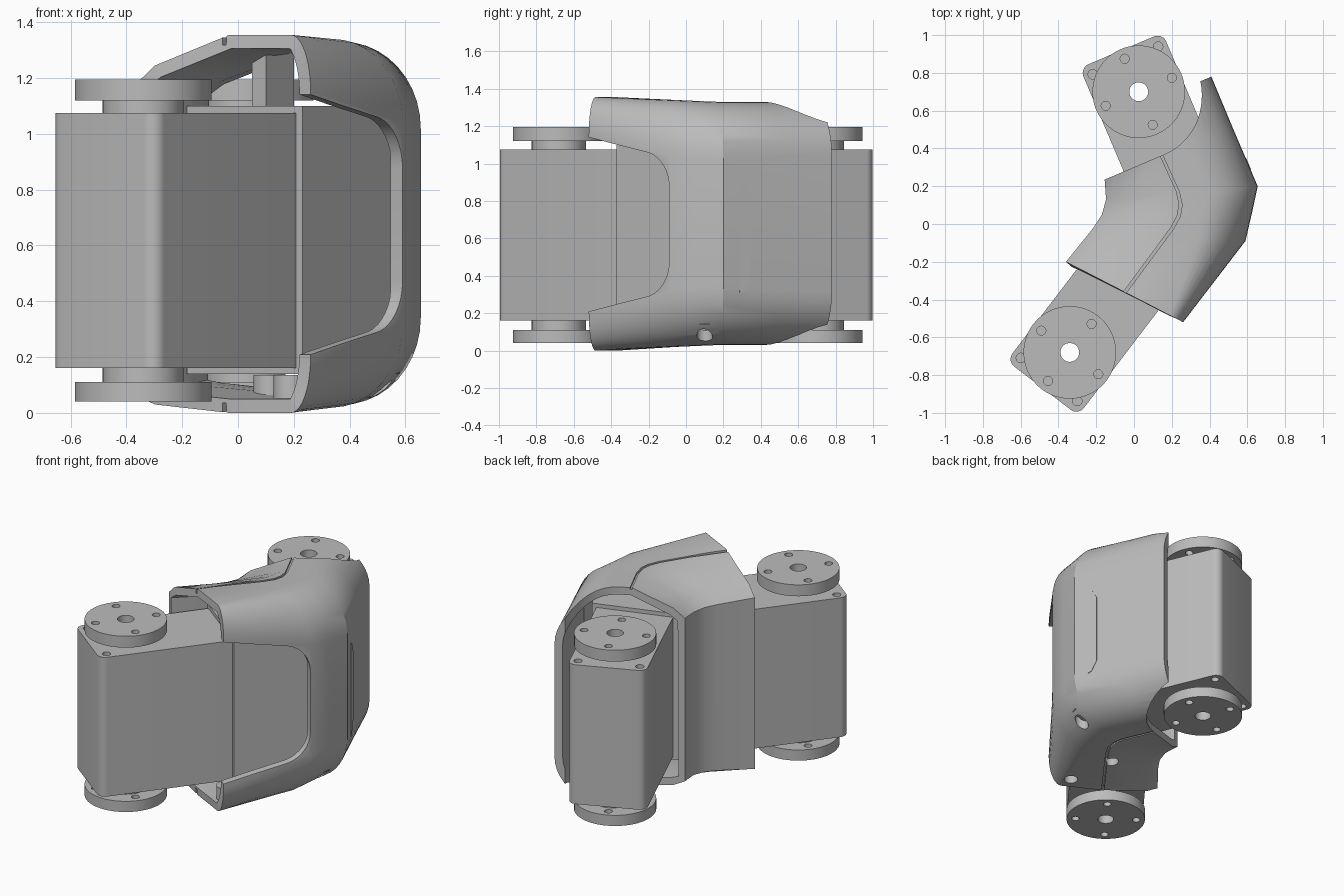
import bpy, bmesh
from math import sin, cos, pi, radians
from mathutils import Matrix, Vector

if "Cube" in bpy.data.objects:
    bpy.data.objects.remove(bpy.data.objects["Cube"])

grey = bpy.data.materials.new("matte_grey")
grey.use_nodes = True
grey.diffuse_color = (0.5, 0.5, 0.5, 1)
grey.node_tree.nodes["Principled BSDF"].inputs["Base Color"].default_value = (0.5, 0.5, 0.5, 1)


def make(name, bm):
    bmesh.ops.recalc_face_normals(bm, faces=bm.faces)
    me = bpy.data.meshes.new(name)
    bm.to_mesh(me)
    bm.free()
    ob = bpy.data.objects.new(name, me)
    bpy.context.collection.objects.link(ob)
    me.materials.append(grey)
    return ob


def prism(name, pts, z0, z1, m=Matrix()):
    """Extrude a flat outline from z0 to z1, then place it."""
    bm = bmesh.new()
    low = [bm.verts.new(m @ Vector((x, y, z0))) for x, y in pts]
    top = [bm.verts.new(m @ Vector((x, y, z1))) for x, y in pts]
    n = len(pts)
    bm.faces.new(low[::-1])
    bm.faces.new(top)
    for i in range(n):
        j = (i + 1) % n
        bm.faces.new((low[i], low[j], top[j], top[i]))
    return make(name, bm)


def circle(x, y, r, n=48):
    return [(x + r * cos(2 * pi * i / n), y + r * sin(2 * pi * i / n)) for i in range(n)]


def arc(cx, cy, rx, ry, a0, a1, n=8):
    return [(cx + rx * cos(radians(a0 + (a1 - a0) * i / n)),
             cy + ry * sin(radians(a0 + (a1 - a0) * i / n))) for i in range(n + 1)]


def frame(ax, ay, az, origin=(0, 0, 0)):
    m = Matrix((ax, ay, az)).transposed().to_4x4()
    m.translation = origin
    return m


def apply_all(ob):
    me = bpy.data.meshes.new_from_object(ob.evaluated_get(bpy.context.evaluated_depsgraph_get()))
    ob.modifiers.clear()
    ob.data = me


def cut(ob, cutters):
    for c in cutters:
        c.hide_render = True
        mod = ob.modifiers.new("cut", "BOOLEAN")
        mod.operation, mod.solver, mod.object = "DIFFERENCE", "EXACT", c
    apply_all(ob)
    for c in cutters:
        bpy.data.objects.remove(c)


def smooth(ob, angle=30):
    bpy.ops.object.select_all(action="DESELECT")
    ob.select_set(True)
    bpy.context.view_layer.objects.active = ob
    bpy.ops.object.shade_smooth_by_angle(angle=radians(angle))


# Motors: rounded box, hubs and drilled discs, bored through the axis
BODY_LOW, BODY_HIGH = 0.16, 1.075


def motor(name, x, y, angle):
    m = Matrix.Translation((x, y, 0)) @ Matrix.Rotation(radians(angle), 4, "Z")

    def drill(px, py, r, z0, z1):
        return prism("drill", circle(px, py, r, 24), z0, z1, m)

    h, r = 0.238, 0.05
    outline = [(-h, -0.62), (h, -0.62)] + arc(h - r, h - r, r, r, 0, 90) + arc(r - h, h - r, r, r, 90, 180)
    body = prism(name + "_body", outline, BODY_LOW, BODY_HIGH, m)
    holes = [drill(0, 0, 0.05, -1, 2)]
    for s in (-1, 1):
        holes += [drill(s * 0.188, 0.18, 0.025, z - 0.05, z + 0.05) for z in (BODY_LOW, BODY_HIGH)]
    cut(body, holes)
    smooth(body)
    for side, d0, d1, h0, h1 in (("lower", 0.04, 0.11, 0.11, 0.16), ("upper", 1.12, 1.195, 1.075, 1.12)):
        disc = prism(f"{name}_{side}_disc", circle(0, 0, 0.245, 64), d0, d1, m)
        hub = prism(f"{name}_{side}_hub", circle(0, 0, 0.145), h0, h1, m)
        screws = [drill(0.19 * cos(k * pi / 2), 0.19 * sin(k * pi / 2), 0.024, d0 - 0.1, d1 + 0.1)
                  for k in range(4)]
        cut(disc, screws + [drill(0, 0, 0.05, -1, 2)])
        cut(hub, [drill(0, 0, 0.05, -1, 2)])
        smooth(disc)
        smooth(hub)


motor("front_motor", -0.34, -0.68, 142.6)
motor("rear_motor", 0.025, 0.70, 23)

# Mounting block between the two motors
prism("motor_mount", [(-0.182, -0.056), (0.231, -0.372), (0.565, 0.065), (0.58, 0.12),
                      (0.494, 0.268), (-0.02, 0.1)], 0.14, 1.1)

# Elbow shell: cross-sections lofted around the bend, then thickened
# inner point, outer point, corner width, corner height, crease distance, low, high
stations = [
    ((-0.36, -0.2), (0.26, -0.52), 0.08, 0.2, 0.37, 0.0, 1.355),
    ((-0.215, -0.02), (0.59, -0.09), 0.25, 0.3, 0.37, 0.02, 1.34),
    ((-0.17, 0.05), (0.625, 0.06), 0.27, 0.31, 0.36, 0.025, 1.335),
    ((-0.148, 0.13), (0.655, 0.2), 0.28, 0.31, 0.35, 0.03, 1.33),
    ((-0.155, 0.23), (0.52, 0.516), 0.29, 0.29, 0.32, 0.03, 1.33),
    ((-0.267, 0.492), (0.41, 0.78), 0.3, 0.28, 0.32, 0.03, 1.33),
]
bm = bmesh.new()
rings = []
for a, b, rx, rz, c, lo, hi in stations:
    a, b = Vector(a), Vector(b)
    w = (b - a).length
    section = [(0, lo + 0.06), (0, hi - 0.17), (0.07, hi - 0.11), (c, hi)]
    section += arc(w - rx, hi - rz, rx, rz, 90, 0, 10) + arc(w - rx, lo + rz, rx, rz, 0, -90, 10)
    section += [(c, lo), (0.07, lo + 0.03)]
    ring = []
    for d, z in section:
        p = a + (b - a) * d / w
        ring.append(bm.verts.new((p.x, p.y, z)))
    rings.append(ring)
for p, q in zip(rings, rings[1:]):
    for i in range(len(p)):
        j = (i + 1) % len(p)
        bm.faces.new((p[i], p[j], q[j], q[i]))
shell = make("elbow_shell", bm)
# make sure the skin points outward before thickening
if max(shell.data.polygons, key=lambda f: f.center.z).normal.z < 0:
    shell.data.flip_normals()
solid = shell.modifiers.new("wall", "SOLIDIFY")
solid.thickness, solid.offset = 0.05, -1
apply_all(shell)

# Side window, a slanted opening with rounded end
MID = 0.675
upper = [(-0.6, 0.53), (-0.25, 0.465), (-0.06, 0.425)] + arc(0.1, 0.2, 0.187, 0.19, 75, 0)
half = [(u, MID + z) for u, z in upper]
outline = half + [(u, 2 * MID - z) for u, z in half[::-1]]
window = prism("window", outline, 0.42, 0.9, frame((0.608, 0.794, 0), (0, 0, 1), (0.794, -0.608, 0)))

# Rear clearance around the disc
rear = [(-1, 0.358)] + arc(0, 0, 0.33, 0.358, 90, 0, 16) + [(0.33, -1), (-1, -1)]
clearance = prism("clearance", rear, -1, 3,
                  frame((0.92, 0.39, 0), (0.39, -0.92, 0), (0, 0, -1), (0.025, 0.70, 1)))

# Seam grooves above and below
seam = [(-0.06, -0.39), (0.21, -0.025), (0.245, 0.04), (0.255, 0.1), (0.24, 0.17), (0.14, 0.39)]
strip = seam + [(x - 0.016, y + 0.004) for x, y in seam[::-1]]
grooves = [prism("groove", strip, 1.318, 1.6), prism("groove", strip, -0.3, 0.036)]

# Screw holes underneath
spots = [(0.51, 0.1), (0.188, -0.39), (0.115, -0.08)]
cut(shell, [window, clearance] + grooves
    + [prism("hole", circle(x, y, 0.042, 24), -0.2, 0.2) for x, y in spots])
smooth(shell)

# Screw bosses and the upper rib inside the shell
for x, y in spots[1:]:
    boss = prism("screw_boss", circle(x, y, 0.06, 24), 0.04, 0.135)
    cut(boss, [prism("hole", circle(x, y, 0.042, 24), 0, 0.12)])
    smooth(boss)
prism("upper_rib", [(0.05, -0.06), (0.1, -0.1), (0.2, 0.03), (0.15, 0.07)], 1.1, 1.3)

# Slim cover plate on the outer rear wall
prism("side_cover", [(0.024, 0.31), (0.05, 0.32), (0.087, 0.39), (0.087, 0.84), (0.05, 0.91), (0.024, 0.92)],
      0.677, 0.684, frame((-0.39, 0.92, 0), (0, 0, 1), (0.92, 0.39, 0)))
